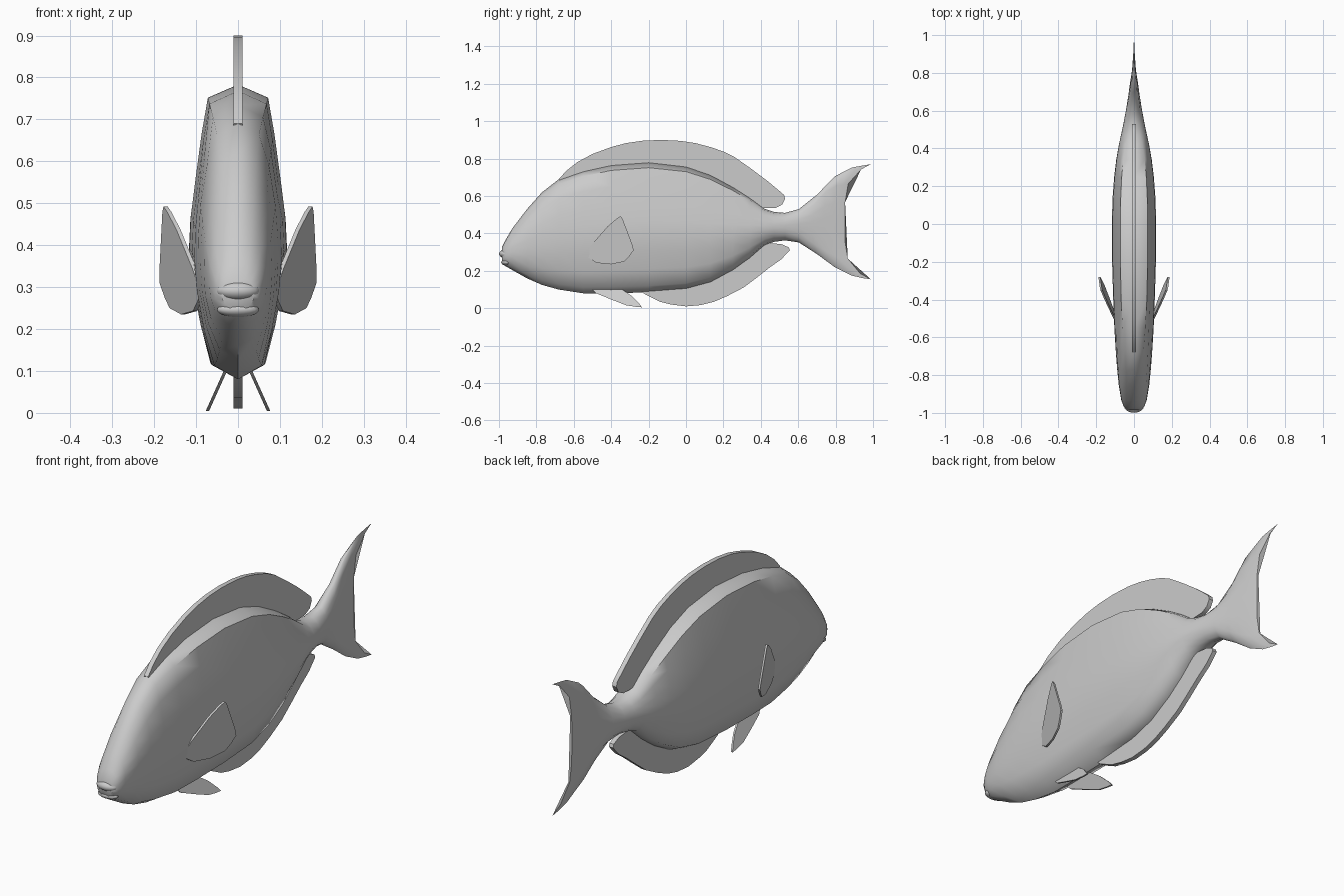
import bpy, bmesh, math
from mathutils import Vector

if "Cube" in bpy.data.objects:
    bpy.data.objects.remove(bpy.data.objects["Cube"])

grey = bpy.data.materials.new("plain grey")
grey.diffuse_color = (0.6, 0.6, 0.6, 1)
grey.use_nodes = True
grey.node_tree.nodes["Principled BSDF"].inputs["Base Color"].default_value = grey.diffuse_color


def finish(bm, name, angle=50):
    bmesh.ops.recalc_face_normals(bm, faces=bm.faces)
    mesh = bpy.data.meshes.new(name)
    bm.to_mesh(mesh)
    bm.free()
    mesh.materials.append(grey)
    ob = bpy.data.objects.new(name, mesh)
    bpy.context.collection.objects.link(ob)
    bpy.ops.object.select_all(action='DESELECT')
    ob.select_set(True)
    bpy.context.view_layer.objects.active = ob
    bpy.ops.object.shade_smooth_by_angle(angle=math.radians(angle))
    return ob


def loft(rings, name):
    bm = bmesh.new()
    rows = [[bm.verts.new(p) for p in r] for r in rings]
    n = len(rows[0])
    for a, b in zip(rows, rows[1:]):
        for i in range(n):
            j = (i + 1) % n
            bm.faces.new((a[i], a[j], b[j], b[i]))
    bm.faces.new(rows[0])
    bm.faces.new(rows[-1])
    return finish(bm, name)


# Half cross-section: width fraction, depth fraction from the back down
SECTION = [(0, 0), (.62, .045), (.75, .17), (.88, .33), (.97, .45), (1, .56),
           (.93, .68), (.77, .82), (.57, .95), (0, 1)]

# Body and tail: y, top, bottom, half width, roundness, sweep of the tips
STATIONS = [
    (-.985, .325, .245, .038, 1, 0), (-.965, .365, .225, .055, 1, 0),
    (-.93, .425, .205, .068, 1, 0), (-.85, .53, .16, .081, .9, 0),
    (-.77, .62, .125, .089, .75, 0), (-.68, .69, .1, .096, .55, 0),
    (-.55, .735, .08, .104, .25, 0), (-.4, .768, .08, .11, 0, 0),
    (-.2, .783, .085, .116, 0, 0), (0, .76, .1, .117, 0, 0),
    (.13, .715, .135, .114, 0, 0), (.25, .65, .2, .105, 0, 0),
    (.34, .592, .265, .094, .1, 0), (.42, .532, .335, .08, .4, 0),
    (.47, .515, .355, .069, .8, 0), (.53, .51, .363, .056, 1, 0),
    (.6, .53, .352, .043, 1, .003), (.68, .607, .29, .03, 1, .02),
    (.74, .705, .22, .022, 1, .055), (.79, .752, .175, .014, 1, .095),
    (.825, .764, .16, .009, 1, .125), (.85, .77, .155, .004, 1, .138)]


def ring(y, top, bottom, half, roundness, sweep):
    side = []
    for w, d in SECTION:
        oval = min(1, 1.02 * (1 - abs(2 * d - 1) ** 2.2) ** .5)
        x = half * (w + (oval - w) * roundness)
        side.append(Vector((x, y + sweep * abs(2 * d - 1) ** 5,
                            top + (bottom - top) * d)))
    mirrored = [Vector((-p.x, p.y, p.z)) for p in side[-2:0:-1]]
    return side + mirrored


loft([ring(*s) for s in STATIONS], "body_and_tail")

# Lips: flattened ovals either side of the mouth slit
for name, y, z, sx, sy, sz in (("upper_lip", -.965, .291, .052, .034, .024),
                               ("lower_lip", -.96, .246, .05, .028, .018)):
    bm = bmesh.new()
    bmesh.ops.create_uvsphere(bm, u_segments=20, v_segments=10, radius=1)
    for v in bm.verts:
        v.co = Vector((v.co.x * sx, y + v.co.y * sy, z + v.co.z * sz))
    finish(bm, name)


def fin(name, outline, thick, place=lambda y, z: 0, side=1):
    """Thin plate from a (y, z) outline; place gives its x position."""
    bm = bmesh.new()
    rows = [[bm.verts.new((side * (place(y, z) + o), y, z)) for y, z in outline]
            for o in (-thick, thick)]
    n = len(outline)
    for i in range(n):
        j = (i + 1) % n
        bm.faces.new((rows[0][i], rows[0][j], rows[1][j], rows[1][i]))
    caps = [bm.faces.new(r) for r in rows]
    bmesh.ops.triangulate(bm, faces=caps)
    finish(bm, name, 40)


# Back fin, with its root buried in the body
fin("dorsal_fin", [
    (-.68, .69), (-.64, .735), (-.58, .782), (-.5, .825), (-.4, .862), (-.32, .883),
    (-.23, .896), (-.13, .9), (-.03, .895), (.05, .883), (.13, .862), (.2, .838),
    (.26, .808), (.35, .745), (.43, .685), (.5, .627), (.525, .605), (.53, .585),
    (.515, .555), (.48, .537), (.43, .535), (.38, .54), (.25, .61), (0, .7),
    (-.3, .72), (-.55, .69), (-.66, .66)], .011)

# Belly fin
fin("anal_fin", [
    (-.25, .1), (-.22, .075), (-.14, .035), (-.11, .035), (-.08, .02), (0, .01),
    (.08, .017), (.15, .035), (.22, .065), (.31, .112), (.38, .165), (.45, .22),
    (.51, .262), (.555, .31), (.55, .325), (.51, .343), (.45, .348), (.4, .35),
    (.3, .28), (.15, .2), (0, .14), (-.2, .12)], .011)

# Paired side and belly fins
for side, label in ((1, "right"), (-1, "left")):
    fin("pectoral_fin_" + label, [
        (-.53, .3), (-.52, .27), (-.48, .243), (-.4, .235), (-.33, .25), (-.305, .275),
        (-.28, .31), (-.285, .335), (-.34, .48), (-.35, .492), (-.37, .48),
        (-.42, .437), (-.5, .345)], .005,
        lambda y, z: .1 + .37 * (y + .5) + .09 * (z - .3), side)
    fin("pelvic_fin_" + label, [
        (-.5, .1), (-.48, .08), (-.4, .047), (-.32, .016), (-.27, .008), (-.235, .005),
        (-.25, .025), (-.29, .065), (-.34, .1), (-.42, .12)], .004,
        lambda y, z: .03 + .45 * (.1 - z), side)
